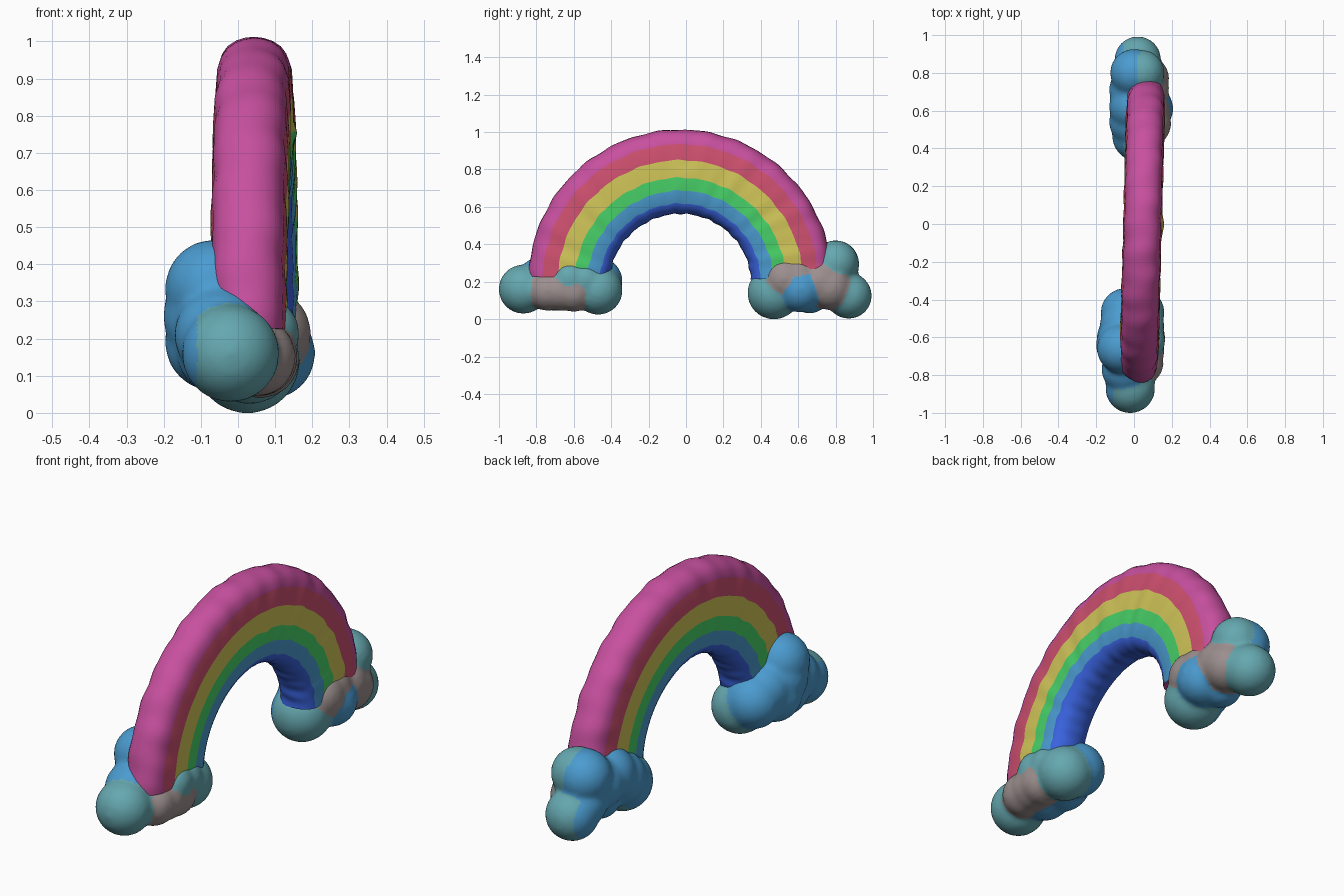
import bpy, bmesh, math
from mathutils import Vector, Matrix

if "Cube" in bpy.data.objects:
    bpy.data.objects.remove(bpy.data.objects["Cube"])

COLORS = {
    "pink": (0.58, 0.08, 0.35), "red": (0.62, 0.08, 0.16),
    "yellow": (0.64, 0.56, 0.10), "green": (0.065, 0.64, 0.14),
    "sky blue": (0.07, 0.33, 0.63), "deep blue": (0.042, 0.125, 0.74),
    "teal": (0.13, 0.39, 0.43), "warm grey": (0.33, 0.275, 0.27),
}
NAMES = list(COLORS)
MATS = []
for n, c in COLORS.items():
    m = bpy.data.materials.new(n)
    m.diffuse_color = (*c, 1)
    m.use_nodes = True
    m.node_tree.nodes["Principled BSDF"].inputs["Base Color"].default_value = m.diffuse_color
    MATS.append(m)


def add_object(name, bm):
    me = bpy.data.meshes.new(name)
    bm.to_mesh(me)
    bm.free()
    for m in MATS:
        me.materials.append(m)
    ob = bpy.data.objects.new(name, me)
    bpy.context.collection.objects.link(ob)
    return ob


# Rainbow arch: rounded slab section (radius, half width) swept over half a turn
HALF = [(0.813, 0), (0.81, 0.025), (0.802, 0.048), (0.786, 0.071), (0.765, 0.085), (0.735, 0.095),
        (0.65, 0.101), (0.606, 0.102), (0.556, 0.102), (0.487, 0.1), (0.418, 0.094),
        (0.393, 0.08), (0.375, 0.058), (0.366, 0.03), (0.363, 0)]
LIMITS = [0.735, 0.65, 0.556, 0.487, 0.418, 0]      # inner radius of each colour band
SECTION = HALF + [(r, -w) for r, w in HALF[-2:0:-1]]
N, STEPS = len(SECTION), 140


def build_arch():
    bm = bmesh.new()
    rings = []
    for i in range(STEPS + 1):
        a = math.radians(2 + 176 * i / STEPS)
        ring = []
        for r, w in SECTION:
            ripple = 0.0015 * math.sin(a * 37 + r * 9) + 0.002 * math.sin(a * 23 + w * 20)
            rr = r + ripple
            # the inner edge widens a little towards the feet
            y = -0.03 + (rr + 0.03 * (0.8 - r) * abs(math.cos(a))) * math.cos(a)
            z = 0.2 + rr * math.sin(a)
            x = 0.045 + 0.026 * y + w * (1 + ripple * 8)
            if w > 0.09:                            # small lump near the crown
                x += 0.015 * math.exp(-(y ** 2 + (z - 0.76) ** 2) / 0.0015)
            ring.append(bm.verts.new((x, y, z)))
        rings.append(ring)
    for a, b in zip(rings, rings[1:]):
        for k in range(N):
            j = (k + 1) % N
            f = bm.faces.new((a[k], a[j], b[j], b[k]))
            mid = (SECTION[k][0] + SECTION[j][0]) / 2
            f.material_index = next(i for i, lim in enumerate(LIMITS) if mid > lim)
            f.smooth = True
    bm.faces.new(rings[0])
    bm.faces.new(rings[-1])
    bmesh.ops.recalc_face_normals(bm, faces=bm.faces)
    add_object("rainbow_arch", bm)


def build_cloud(name, balls, flank):
    """Fuse puffs into one soft surface; colour each face by its nearest puff."""
    bm = bmesh.new()
    for x, y, z, r, _ in balls:
        bmesh.ops.create_icosphere(bm, subdivisions=4, radius=r * 1.015,
                                   matrix=Matrix.Translation((x, y, z)))
    ob = add_object(name, bm)
    rm = ob.modifiers.new("fuse", 'REMESH')
    rm.mode = 'VOXEL'
    rm.voxel_size = 0.013
    sm = ob.modifiers.new("soften", 'SMOOTH')
    sm.factor = 0.5
    sm.iterations = 12
    dg = bpy.context.evaluated_depsgraph_get()
    me = bpy.data.meshes.new_from_object(ob.evaluated_get(dg))
    ob.modifiers.clear()
    ob.data = me
    me.materials.clear()
    for m in MATS:
        me.materials.append(m)
    for p in me.polygons:
        c = p.center
        best = min(balls, key=lambda b: (c - Vector(b[:3])).length - b[3])
        # the left flank is sky blue
        p.material_index = NAMES.index("sky blue" if c.x < flank else best[4])
        p.use_smooth = True


T, G, B = "teal", "warm grey", "sky blue"
build_arch()

# Cloud at the back foot (+y)
build_cloud("back_cloud", [
    (0.025, 0.47, 0.14, 0.14, T), (0.075, 0.53, 0.215, 0.12, G),
    (0.075, 0.60, 0.225, 0.11, G), (0.085, 0.61, 0.16, 0.122, B),
    (0.07, 0.72, 0.20, 0.115, G), (0.065, 0.77, 0.17, 0.12, G),
    (0.02, 0.87, 0.125, 0.122, T), (0.04, 0.80, 0.30, 0.12, T),
    (0.0, 0.80, 0.295, 0.125, B), (0.0, 0.62, 0.24, 0.13, B),
    (0.0, 0.71, 0.23, 0.13, B), (-0.005, 0.82, 0.17, 0.11, B),
    (0.0, 0.54, 0.19, 0.13, B), (0.02, 0.66, 0.13, 0.10, B),
], -0.055)

# Cloud at the front foot (-y)
build_cloud("front_cloud", [
    (-0.02, -0.87, 0.16, 0.13, T), (-0.065, -0.66, 0.335, 0.13, B),
    (-0.07, -0.64, 0.26, 0.13, B), (-0.065, -0.60, 0.19, 0.13, B),
    (-0.045, -0.47, 0.20, 0.13, B), (-0.05, -0.54, 0.23, 0.13, B),
    (0.03, -0.47, 0.155, 0.13, T), (-0.045, -0.77, 0.21, 0.125, B),
    (-0.04, -0.70, 0.17, 0.125, B),
    (0.05, -0.74, 0.15, 0.105, G), (0.055, -0.67, 0.15, 0.105, G),
    (0.06, -0.60, 0.145, 0.105, G),
    (0.06, -0.54, 0.205, 0.10, T), (0.07, -0.62, 0.215, 0.095, T),
], -0.11)
